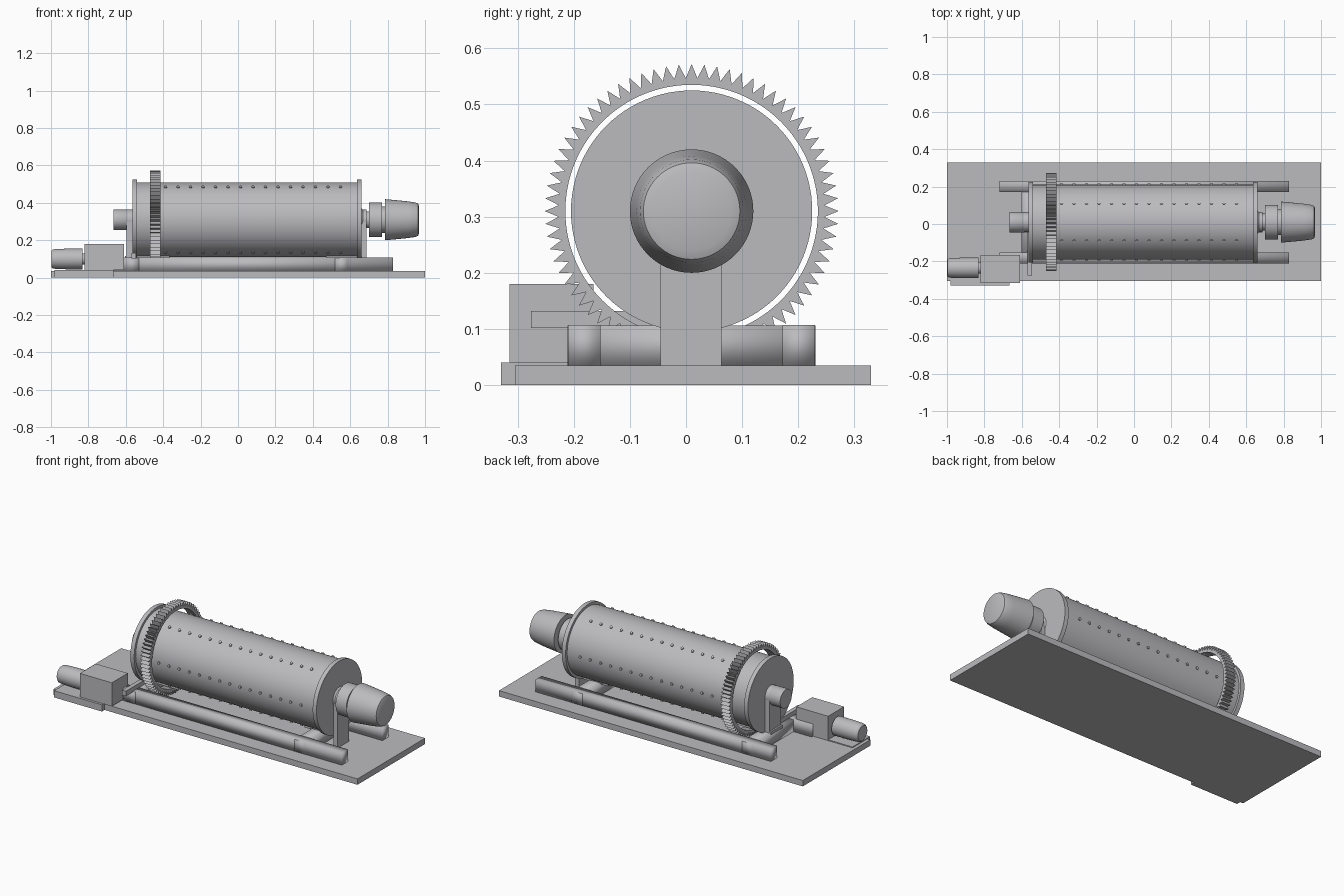
import bpy, bmesh, math
from mathutils import Matrix, Vector

cube = bpy.data.objects.get("Cube")
if cube:
    bpy.data.objects.remove(cube, do_unlink=True)

steel = bpy.data.materials.new("grey steel")
steel.use_nodes = True
GREY = (0.5, 0.5, 0.52, 1)
steel.diffuse_color = GREY
steel.node_tree.nodes["Principled BSDF"].inputs["Base Color"].default_value = GREY

AXIS_Y, AXIS_Z = 0.01, 0.31


def finish(name, bm, smooth=None):
    bmesh.ops.recalc_face_normals(bm, faces=bm.faces)
    mesh = bpy.data.meshes.new(name)
    bm.to_mesh(mesh)
    bm.free()
    obj = bpy.data.objects.new(name, mesh)
    bpy.context.collection.objects.link(obj)
    mesh.materials.append(steel)
    if smooth:
        bpy.ops.object.select_all(action='DESELECT')
        obj.select_set(True)
        bpy.context.view_layer.objects.active = obj
        bpy.ops.object.shade_smooth_by_angle(angle=math.radians(smooth))
    return obj


def box(name, x, y, z, smooth=None):
    """Box from (min, max) pairs."""
    bm = bmesh.new()
    bmesh.ops.create_cube(bm, size=1)
    for v in bm.verts:
        v.co = Vector([(a + b) / 2 + c * (b - a) for (a, b), c in zip((x, y, z), v.co)])
    return finish(name, bm, smooth)


def turned(name, profile, y=AXIS_Y, z=AXIS_Z, sides=64):
    """Solid of revolution along x from (x, radius) points, capped at both ends."""
    bm = bmesh.new()
    rings = []
    for x, r in profile:
        angles = [math.tau * i / sides for i in range(sides)]
        rings.append([bm.verts.new((x, y + r * math.cos(a), z + r * math.sin(a))) for a in angles])
    for a, b in zip(rings, rings[1:]):
        for i in range(sides):
            j = (i + 1) % sides
            bm.faces.new((a[i], a[j], b[j], b[i]))
    bm.faces.new(rings[0])
    bm.faces.new(rings[-1])
    return finish(name, bm, 35)


# Base plates
box("base_plate", (-1, 1), (-0.305, 0.33), (0, 0.035))
box("motor_plate", (-0.98, -0.665), (-0.33, -0.165), (0, 0.04))

# Support frame: two long beams and two cross beams
for side, y in (("front", -0.181), ("back", 0.201)):
    box(side + "_beam", (-0.72, 0.83), (y - 0.029, y + 0.029), (0.035, 0.107), 100)
for side, x in (("right", -0.565), ("left", 0.555)):
    box(side + "_cross_beam", (x - 0.036, x + 0.036), (-0.211, 0.231), (0.034, 0.106), 100)

# Drum with end flanges
turned("drum", [(-0.55, 0.2), (0.645, 0.2)], sides=96)
turned("right_flange", [(-0.565, 0.215), (-0.54, 0.215)], sides=96)
turned("left_flange", [(0.635, 0.215), (0.66, 0.215)], sides=96)

# Pedestals carrying the drum ends
for side, x0, x1, foot in (("right", -0.595, -0.565, (-0.605, -0.365)),
                           ("left", 0.66, 0.687, (0.47, 0.687))):
    box(side + "_pedestal", (x0, x1), (-0.045, 0.063), (0.035, 0.3))
    box(side + "_pedestal_foot", foot, (-0.045, 0.063), (0.1, 0.117))
    turned(side + "_bearing", [(x0, 0.054), (x1, 0.054)])

# Inlet and outlet
turned("right_pipe", [(-0.665, 0.055), (-0.59, 0.055), (-0.565, 0.04)])
turned("left_neck", [(0.655, 0.065), (0.68, 0.045), (0.71, 0.045)])
turned("left_collar", [(0.7, 0.092), (0.77, 0.092)])
turned("left_spacer", [(0.765, 0.07), (0.79, 0.07)])
turned("left_hood", [(0.785, 0.11), (0.85, 0.104), (0.91, 0.098), (0.95, 0.092),
                     (0.963, 0.086), (0.969, 0.07)])

# Ring gear: pointed teeth around an open ring
TEETH = 72
bm = bmesh.new()
loops = []
for x in (-0.47, -0.415):
    for inner in (True, False):
        loop = []
        for i in range(TEETH * 2):
            r = 0.225 if inner else (0.262 if i % 2 == 0 else 0.237)
            a = math.pi * i / TEETH
            loop.append(bm.verts.new((x, AXIS_Y + r * math.sin(a), AXIS_Z + r * math.cos(a))))
        loops.append(loop)
in_a, out_a, in_b, out_b = loops
for p, q in ((in_a, out_a), (out_a, out_b), (out_b, in_b), (in_b, in_a)):
    for i in range(TEETH * 2):
        j = (i + 1) % (TEETH * 2)
        bm.faces.new((p[i], p[j], q[j], q[i]))
finish("ring_gear", bm, 30)

# Bolt rows around the drum
bm = bmesh.new()
for row in range(6):
    turn = Matrix.Rotation(math.radians(60 * row), 4, 'X')
    for i in range(15):
        place = Matrix.Translation((-0.387 + i * 0.0668, AXIS_Y, AXIS_Z)) @ turn
        flat = Matrix.Rotation(math.pi / 2, 4, 'X')
        bmesh.ops.create_cone(bm, cap_ends=True, segments=12, radius1=0.008, radius2=0.008,
                              depth=0.016, matrix=place @ Matrix.Translation((0, 0.198, 0)) @ flat)
finish("drum_bolts", bm, 35)

# Drive: gearbox, motor and drive bar
box("gearbox", (-0.82, -0.61), (-0.315, -0.165), (0.04, 0.18))
turned("motor", [(-0.998, 0.044), (-0.992, 0.05), (-0.975, 0.053), (-0.92, 0.055),
                 (-0.832, 0.055)], -0.235, 0.1, 48)
turned("motor_coupling", [(-0.835, 0.03), (-0.815, 0.03)], -0.235, 0.1, 32)
box("drive_bar", (-0.57, -0.545), (-0.276, -0.03), (0.102, 0.132))
